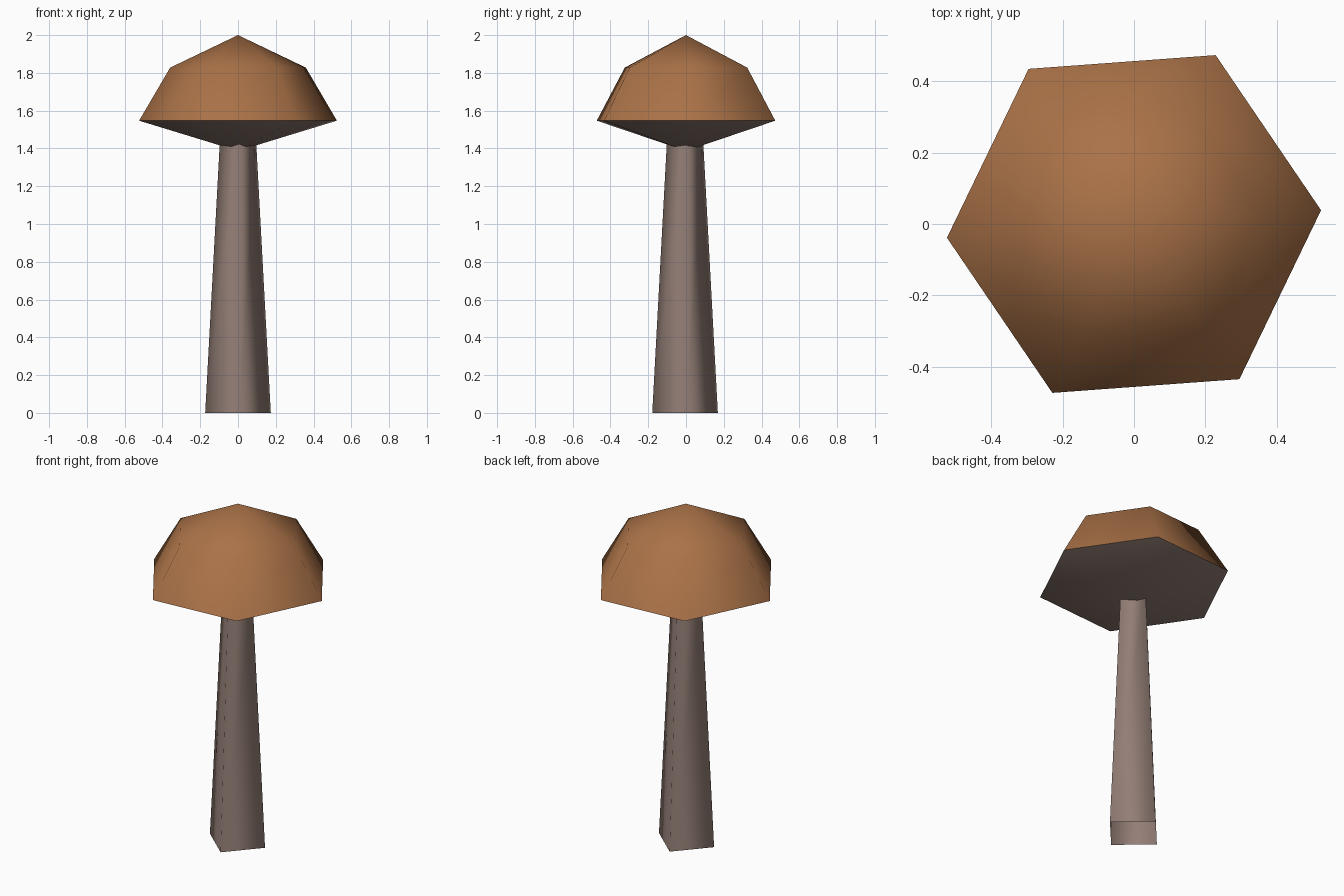
import bpy, bmesh, math

if "Cube" in bpy.data.objects:
    bpy.data.objects.remove(bpy.data.objects["Cube"])


def material(name, rgb):
    m = bpy.data.materials.new(name)
    m.diffuse_color = (*rgb, 1)
    m.use_nodes = True
    m.node_tree.nodes["Principled BSDF"].inputs["Base Color"].default_value = m.diffuse_color
    return m


def lathe(name, profile, sides, angle, sharp_ring, mats, mat_rule):
    """Revolve (radius, z) points into a low-poly shell; one ring stays a hard edge."""
    bm = bmesh.new()
    rings = []
    for r, z in profile:
        if r == 0:
            rings.append([bm.verts.new((0, 0, z))])
        else:
            rings.append([bm.verts.new((r * math.cos(angle + math.tau * i / sides),
                                        r * math.sin(angle + math.tau * i / sides), z))
                          for i in range(sides)])
    for a, b in zip(rings, rings[1:]):
        for i in range(sides):
            j = (i + 1) % sides
            if len(a) == 1:
                bm.faces.new((a[0], b[j], b[i]))
            elif len(b) == 1:
                bm.faces.new((a[i], a[j], b[0]))
            else:
                bm.faces.new((a[i], a[j], b[j], b[i]))
    for f in bm.faces:
        f.smooth = True
        f.material_index = mat_rule(f.calc_center_median().z)
    hard = set(rings[sharp_ring])
    for e in bm.edges:
        e.smooth = not (e.verts[0] in hard and e.verts[1] in hard)
    mesh = bpy.data.meshes.new(name)
    bm.to_mesh(mesh)
    bm.free()
    for m in mats:
        mesh.materials.append(m)
    obj = bpy.data.objects.new(name, mesh)
    bpy.context.collection.objects.link(obj)
    return obj


cap_brown = material("cap brown", (0.402, 0.168, 0.064))
stem_taupe = material("stem taupe", (0.290, 0.208, 0.179))

# Hexagonal cap: taupe cone underneath, brown faceted dome above
RIM = 1.547
lathe("mushroom_cap", [(0, 1.387), (0.525, RIM), (0.36, 1.828), (0, 2.0)], 6,
      math.radians(4.2), 1, [cap_brown, stem_taupe], lambda z: 1 if z < RIM else 0)

# Four-sided tapering stem, open at the foot, its top tucked into the cap
stem = lathe("stem", [(0.174, 0), (0.095, 1.46)], 4,
             math.radians(3.5), 0, [stem_taupe], lambda z: 0)
stem.location.y = -0.005
